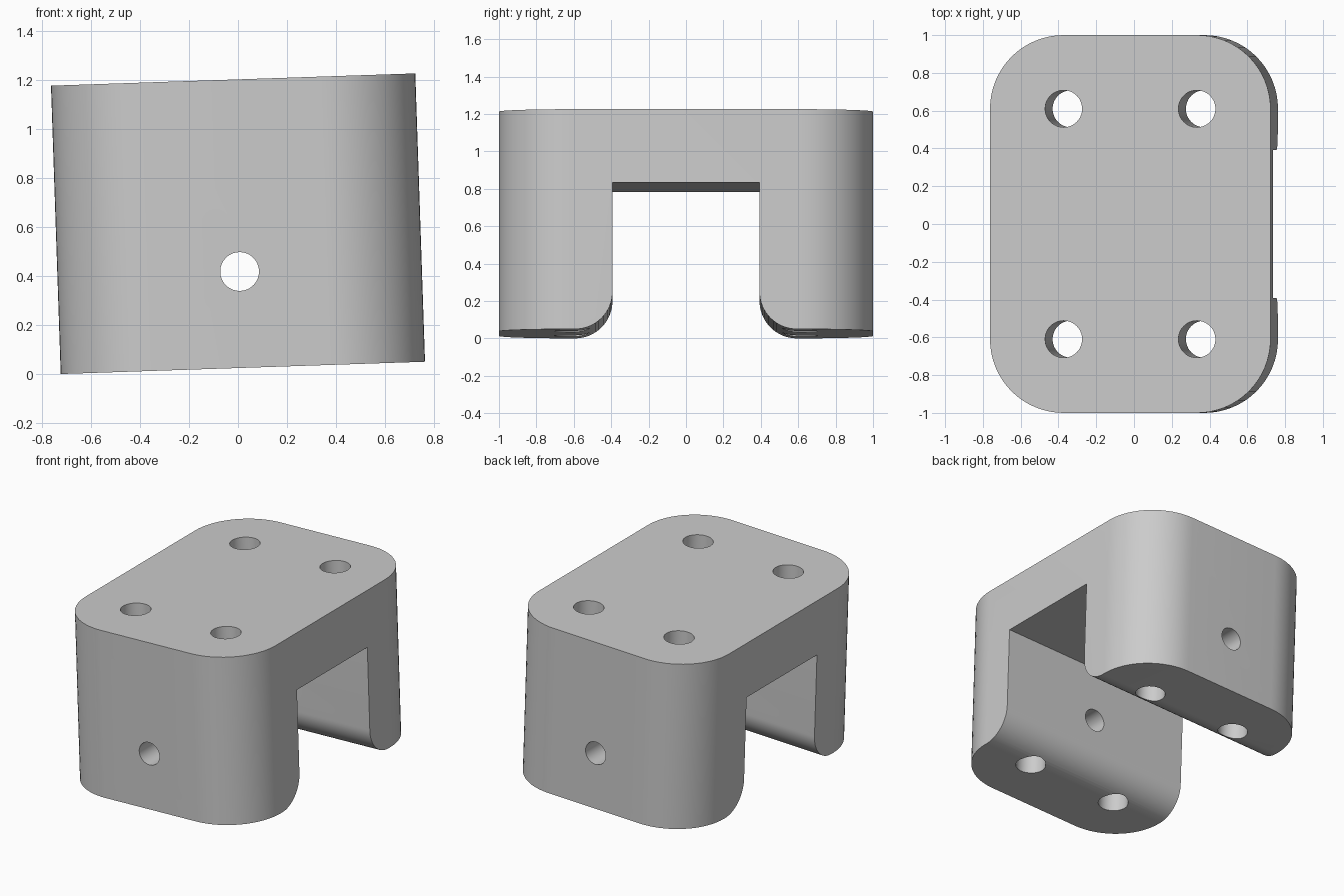
import bpy, bmesh
from math import sin, cos, pi, radians
from mathutils import Matrix, Vector

if "Cube" in bpy.data.objects:
    bpy.data.objects.remove(bpy.data.objects["Cube"])

HX, HY, HZ = 0.743, 1.0, 0.588      # half sizes of the block
CORNER = 0.39                       # plan corner radius
GAP, GAP_TOP, LIP = 0.393, 0.195, 0.2
TILT = radians(-1.93)


def add_object(name, bm):
    bmesh.ops.recalc_face_normals(bm, faces=bm.faces)
    mesh = bpy.data.meshes.new(name)
    bm.to_mesh(mesh)
    bm.free()
    obj = bpy.data.objects.new(name, mesh)
    bpy.context.collection.objects.link(obj)
    return obj


def prism(name, points, direction):
    """Extrude a closed outline along a direction."""
    bm = bmesh.new()
    face = bm.faces.new([bm.verts.new(p) for p in points])
    new = bmesh.ops.extrude_face_region(bm, geom=[face])["geom"]
    verts = [v for v in new if isinstance(v, bmesh.types.BMVert)]
    bmesh.ops.translate(bm, verts=verts, vec=Vector(direction))
    return add_object(name, bm)


def arc(cx, cy, r, start, end, steps=16):
    angles = [start + (end - start) * i / steps for i in range(steps + 1)]
    return [(cx + r * cos(a), cy + r * sin(a)) for a in angles]


def drill(name, radius, matrix):
    bm = bmesh.new()
    bmesh.ops.create_cone(bm, cap_ends=True, segments=48, radius1=radius,
                          radius2=radius, depth=3, matrix=matrix)
    return add_object(name, bm)


# Block with rounded vertical corners
outline = []
for k, (sx, sy) in enumerate([(1, 1), (-1, 1), (-1, -1), (1, -1)]):
    outline += arc(sx * (HX - CORNER), sy * (HY - CORNER), CORNER, k * pi / 2, (k + 1) * pi / 2)
bracket = prism("bracket", [(x, y, -HZ) for x, y in outline], (0, 0, 2 * HZ))

# Channel with lips rounded outward at the bottom
half = [(GAP, GAP_TOP)] + arc(GAP + LIP, LIP - HZ, LIP, pi, 1.5 * pi)
half.append((GAP + LIP, -HZ - 0.2))
profile = half + [(-y, z) for y, z in reversed(half)]
cutters = [prism("channel_cutter", [(-1, y, z) for y, z in profile], (2, 0, 0))]

# Four vertical bolt holes and one cross pin hole
for sx in (-1, 1):
    for sy in (-1, 1):
        place = Matrix.Translation((sx * (HX - CORNER), sy * (HY - CORNER), 0))
        cutters.append(drill("bolt_hole_cutter", 0.098, place))
cross = Matrix.Translation((0, 0, -GAP_TOP)) @ Matrix.Rotation(pi / 2, 4, "X")
cutters.append(drill("pin_hole_cutter", 0.079, cross))

bpy.context.view_layer.objects.active = bracket
bracket.select_set(True)
for cutter in cutters:
    mod = bracket.modifiers.new("cut", "BOOLEAN")
    mod.operation = "DIFFERENCE"
    mod.solver = "EXACT"
    mod.object = cutter
    bpy.ops.object.modifier_apply(modifier=mod.name)
    bpy.data.objects.remove(cutter)

# Plain grey material
grey = bpy.data.materials.new("plain grey")
grey.use_nodes = True
colour = (0.6, 0.6, 0.6, 1)
grey.diffuse_color = colour
grey.node_tree.nodes["Principled BSDF"].inputs["Base Color"].default_value = colour
bracket.data.materials.clear()
bracket.data.materials.append(grey)

# Slight lean, resting on the ground
bpy.ops.object.shade_smooth_by_angle(angle=radians(30))
bracket.data.transform(Matrix.Rotation(TILT, 4, "Y"))
low = min(v.co.z for v in bracket.data.vertices)
bracket.data.transform(Matrix.Translation((0, 0, -low)))
